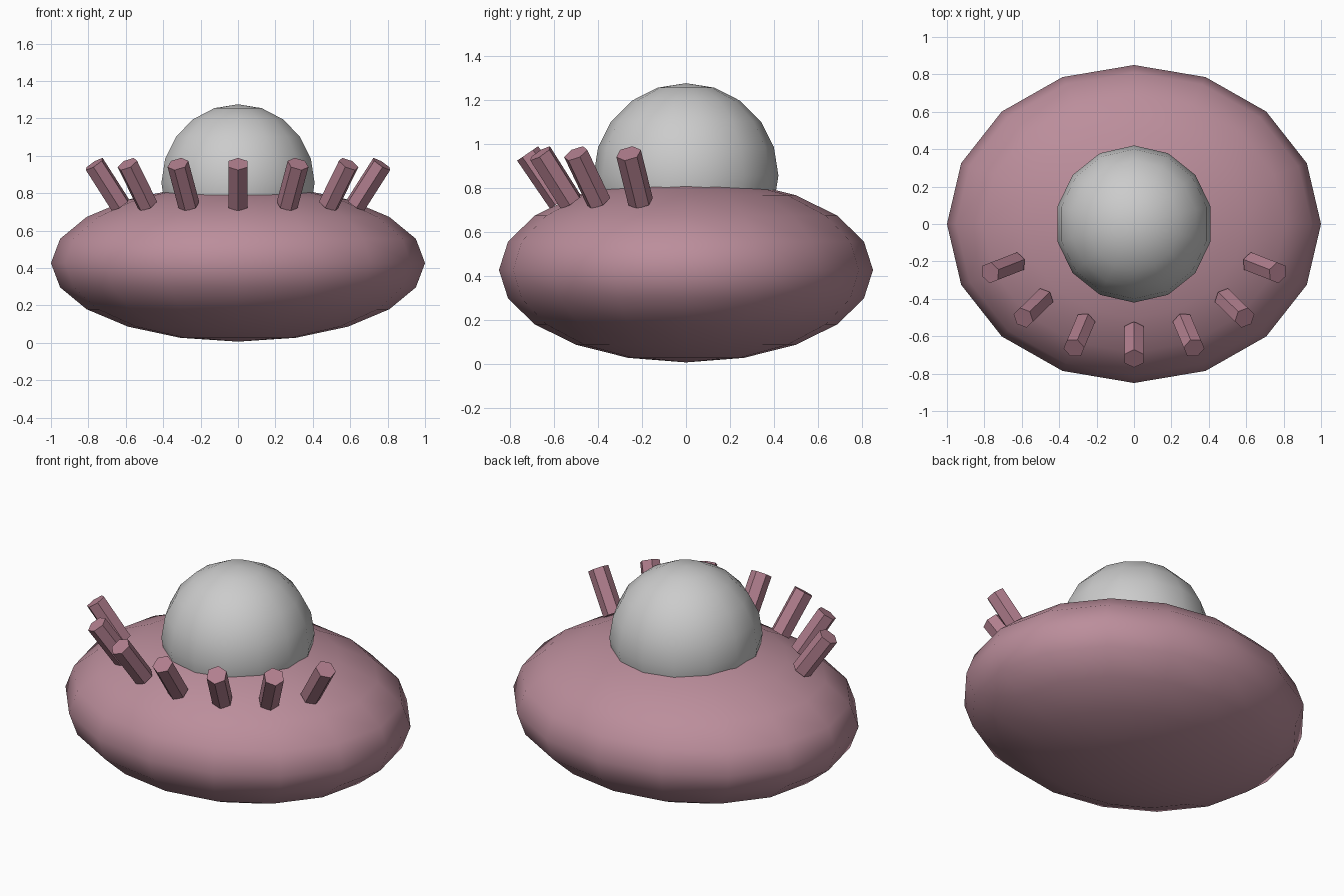
import bpy, bmesh, math
from mathutils import Matrix, Vector

if "Cube" in bpy.data.objects:
    bpy.data.objects.remove(bpy.data.objects["Cube"])


def material(name, rgb):
    m = bpy.data.materials.new(name)
    m.diffuse_color = (*rgb, 1)
    m.use_nodes = True
    m.node_tree.nodes["Principled BSDF"].inputs["Base Color"].default_value = m.diffuse_color
    return m


def add_object(name, bm, mat=None, smooth=False):
    for f in bm.faces:
        f.smooth = smooth
    me = bpy.data.meshes.new(name)
    bm.to_mesh(me)
    bm.free()
    ob = bpy.data.objects.new(name, me)
    bpy.context.collection.objects.link(ob)
    if mat:
        me.materials.append(mat)
    return ob


def ellipsoid(name, segments, rings, centre, radii, mat=None):
    bm = bmesh.new()
    bmesh.ops.create_uvsphere(
        bm, u_segments=segments, v_segments=rings, radius=1,
        matrix=Matrix.Translation(centre) @ Matrix.Diagonal((*radii, 1)))
    return add_object(name, bm, mat, smooth=True)


pink = material("pink", (0.50, 0.27, 0.33))
dark_pink = material("dark_pink", (0.44, 0.21, 0.27))

# Wide squashed body and round dome sunk into its top
ellipsoid("body", 16, 10, (0, 0, 0.426), (1.0, 0.85, 0.42), pink)
ellipsoid("dome", 14, 10, (0, 0, 0.855), (0.42, 0.42, 0.42))

# Fan of seven hexagonal pegs leaning outwards around the front
TILT, LENGTH, RADIUS = 0.6, 0.265, 0.058
for i in range(-3, 4):
    a = i * 0.4
    out = Vector((math.sin(a), -math.cos(a), 0))
    base = Vector((0.675 * out.x, 0.57 * out.y, 0.737))
    axis = out * math.sin(TILT) + Vector((0, 0, math.cos(TILT)))
    rot = Matrix.Rotation(a, 4, 'Z') @ Matrix.Rotation(TILT, 4, 'X')
    bm = bmesh.new()
    bmesh.ops.create_cone(
        bm, cap_ends=True, segments=6, radius1=RADIUS, radius2=RADIUS, depth=LENGTH,
        matrix=Matrix.Translation(base + axis * LENGTH / 2) @ rot)
    add_object(f"peg_{i + 4}", bm, dark_pink)
